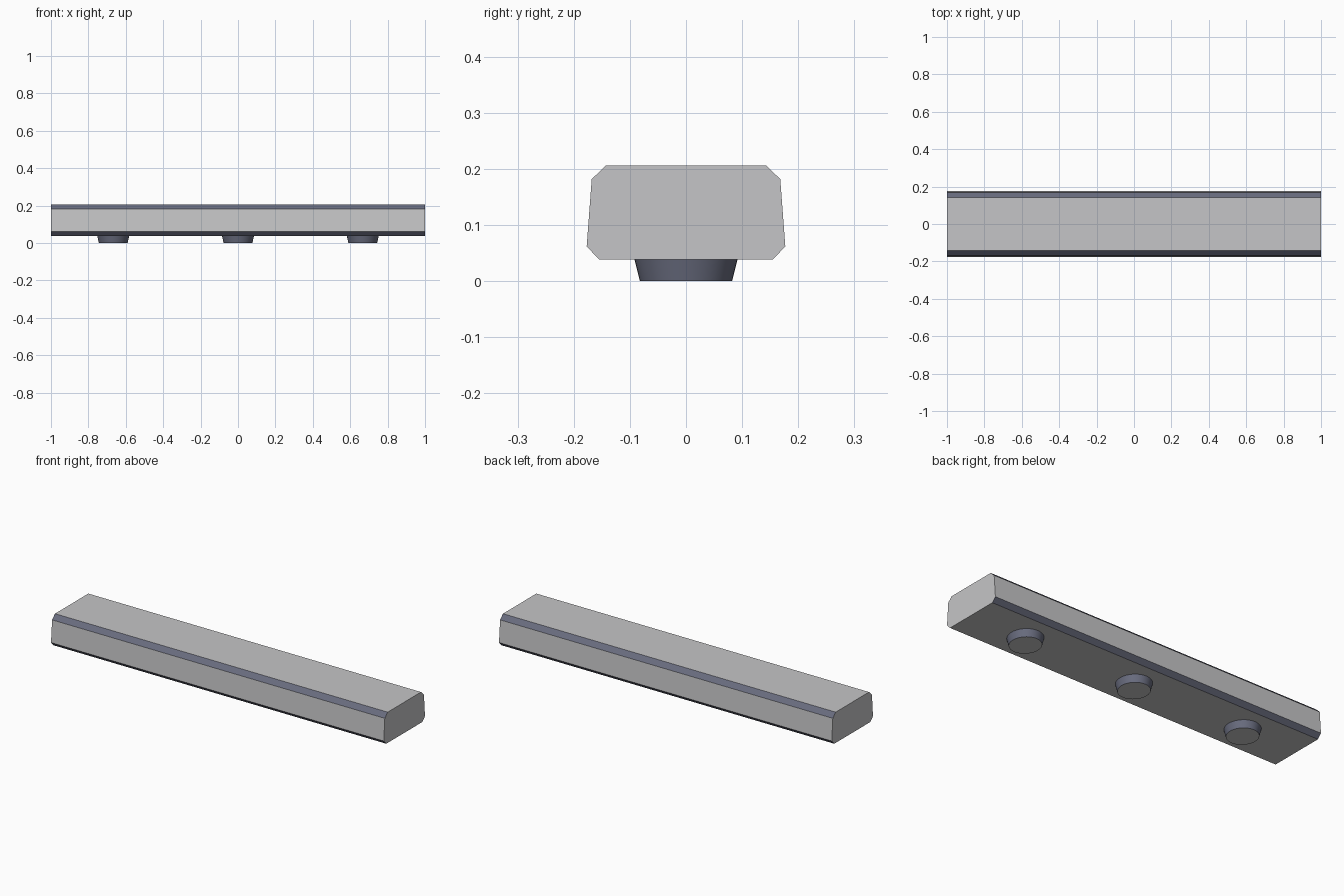
import bpy, bmesh, math

if "Cube" in bpy.data.objects:
    bpy.data.objects.remove(bpy.data.objects["Cube"])


def material(name, rgb):
    m = bpy.data.materials.new(name)
    m.diffuse_color = (*rgb, 1)
    m.use_nodes = True
    m.node_tree.nodes["Principled BSDF"].inputs["Base Color"].default_value = m.diffuse_color
    return m


GREY = material("light grey", (0.56, 0.56, 0.57))
SLATE = material("slate trim", (0.14, 0.15, 0.21))


def finish(name, bm):
    bmesh.ops.recalc_face_normals(bm, faces=bm.faces)
    mesh = bpy.data.meshes.new(name)
    bm.to_mesh(mesh)
    bm.free()
    mesh.materials.append(GREY)
    mesh.materials.append(SLATE)
    obj = bpy.data.objects.new(name, mesh)
    bpy.context.collection.objects.link(obj)
    return obj


# Bar: chamfered, slightly tapered section extruded along x
half = [(0.155, 0.039), (0.177, 0.062), (0.168, 0.182), (0.143, 0.206)]
section = half + [(-y, z) for y, z in reversed(half)]
bm = bmesh.new()
end = bm.faces.new([bm.verts.new((-1, y, z)) for y, z in section])
ext = bmesh.ops.extrude_face_region(bm, geom=[end], use_keep_orig=True)
bmesh.ops.translate(bm, vec=(2, 0, 0),
                    verts=[g for g in ext["geom"] if isinstance(g, bmesh.types.BMVert)])
bm.normal_update()
for f in bm.faces:
    # slanted chamfer strips get the trim colour
    f.material_index = int(0.3 < abs(f.normal.z) < 0.9)
finish("bar", bm)

# Feet: three tapered oval pads with grey soles
for name, x in (("left_foot", -0.667), ("middle_foot", 0), ("right_foot", 0.667)):
    bm = bmesh.new()
    bmesh.ops.create_cone(bm, cap_ends=True, segments=48, radius1=0.082,
                          radius2=0.092, depth=0.04)
    for v in bm.verts:
        v.co.x = v.co.x * 0.935 + x
        v.co.z += 0.02
    bm.normal_update()
    for f in bm.faces:
        side = abs(f.normal.z) < 0.9
        f.material_index = int(side)
        f.smooth = side
    for e in bm.edges:
        e.smooth = len({f.material_index for f in e.link_faces}) == 1
    finish(name, bm)
